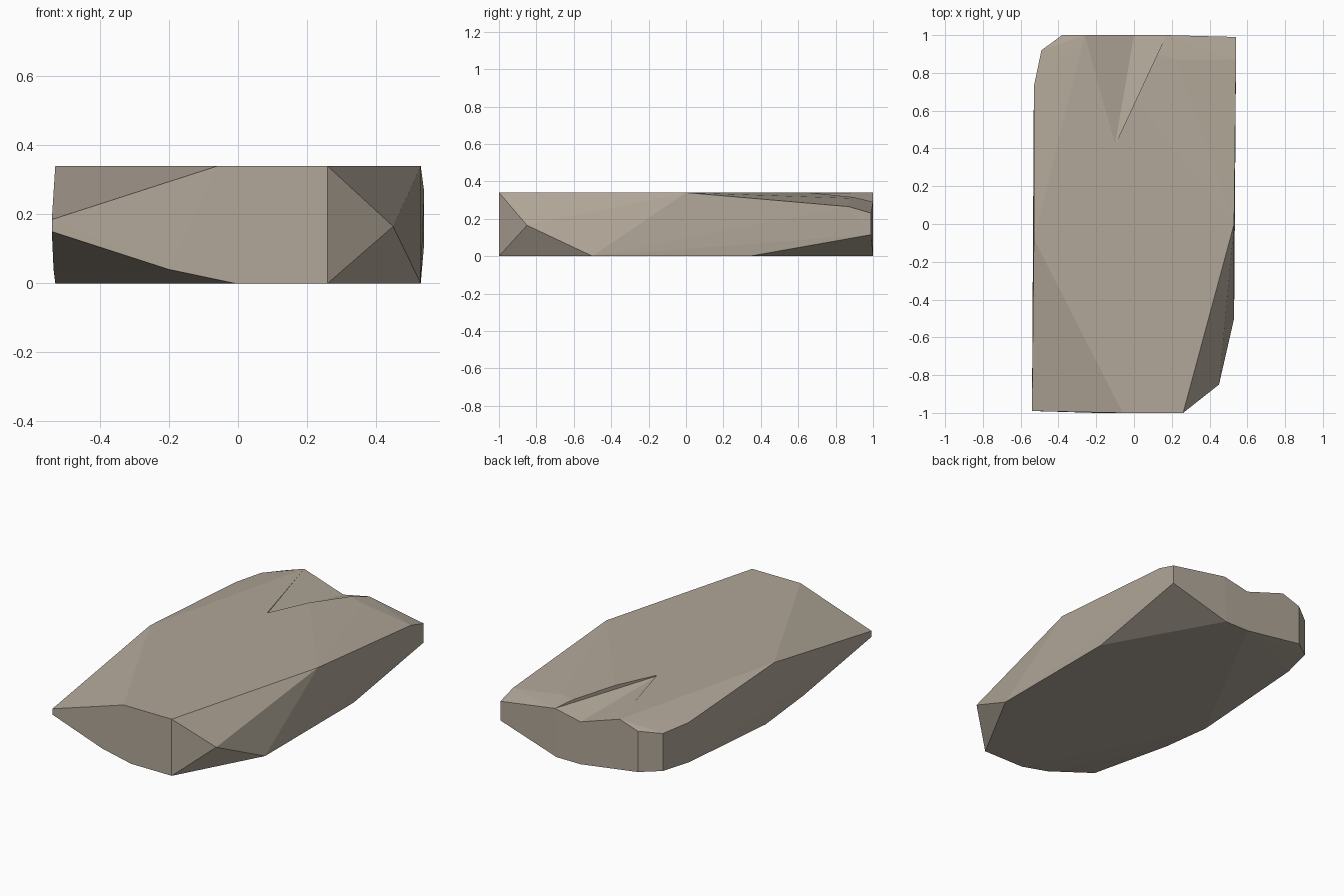
import bpy, bmesh

if "Cube" in bpy.data.objects:
    bpy.data.objects.remove(bpy.data.objects["Cube"])


def hull_object(name, points):
    """Faceted solid wrapped tightly around a few corner points."""
    bm = bmesh.new()
    for p in points:
        bm.verts.new(p)
    res = bmesh.ops.convex_hull(bm, input=list(bm.verts))
    spare = {v for v in res["geom_interior"] + res["geom_unused"]
             if isinstance(v, bmesh.types.BMVert)}
    bmesh.ops.delete(bm, geom=list(spare), context='VERTS')
    bmesh.ops.recalc_face_normals(bm, faces=list(bm.faces))
    me = bpy.data.meshes.new(name)
    bm.to_mesh(me)
    bm.free()
    ob = bpy.data.objects.new(name, me)
    bpy.context.collection.objects.link(ob)
    return ob


stone = bpy.data.materials.new("warm grey stone")
stone.diffuse_color = (0.44, 0.385, 0.315, 1)
stone.use_nodes = True
stone.node_tree.nodes["Principled BSDF"].inputs["Base Color"].default_value = stone.diffuse_color

# Corners of the chipped slab, grouped by side
front = [(-.54, -.99, .185), (-.54, -.99, .15), (-.06, -1, .34), (.26, -1, .34),
         (.26, -1, 0), (-.01, -1, 0), (-.2, -1, .04)]
right = [(.45, -.85, .165), (.53, 0, .34), (.53, -.5, 0), (.53, .34, 0),
         (.54, .87, .265), (.54, .99, .23), (.54, .99, .115)]
back = [(.17, 1, .29), (-.26, 1, .34), (-.38, 1, .30), (-.38, 1, .055),
        (0, 1, 0), (.16, 1, 0)]
left = [(-.49, .92, .285), (-.49, .92, .06), (-.53, .73, .29), (-.53, .73, .05),
        (-.53, -.08, .34), (-.53, 0, 0), (-.535, -.35, .04)]
crest = [(.22, .87, .31)]
slab = hull_object("stone_slab", front + right + back + left + crest)
slab.data.materials.append(stone)

# Shallow V-shaped dip in the top, opening on the back edge
dip = hull_object("dip_cutter", [
    (-.1, .42, .335), (.017, 1.1, .241), (.217, 1.1, .282), (-.288, 1.1, .341),
    (0, 1.1, .6), (-.1, .42, .5)])
dip.data.materials.append(stone)
dip.hide_render = True
dip.display_type = 'WIRE'
cut = slab.modifiers.new("dip", 'BOOLEAN')
cut.operation = 'DIFFERENCE'
cut.solver = 'EXACT'
cut.object = dip

# Bake the cut and drop the helper
bpy.context.view_layer.update()
baked = bpy.data.meshes.new_from_object(
    slab.evaluated_get(bpy.context.evaluated_depsgraph_get()))
slab.modifiers.clear()
slab.data = baked
bpy.data.objects.remove(dip)
